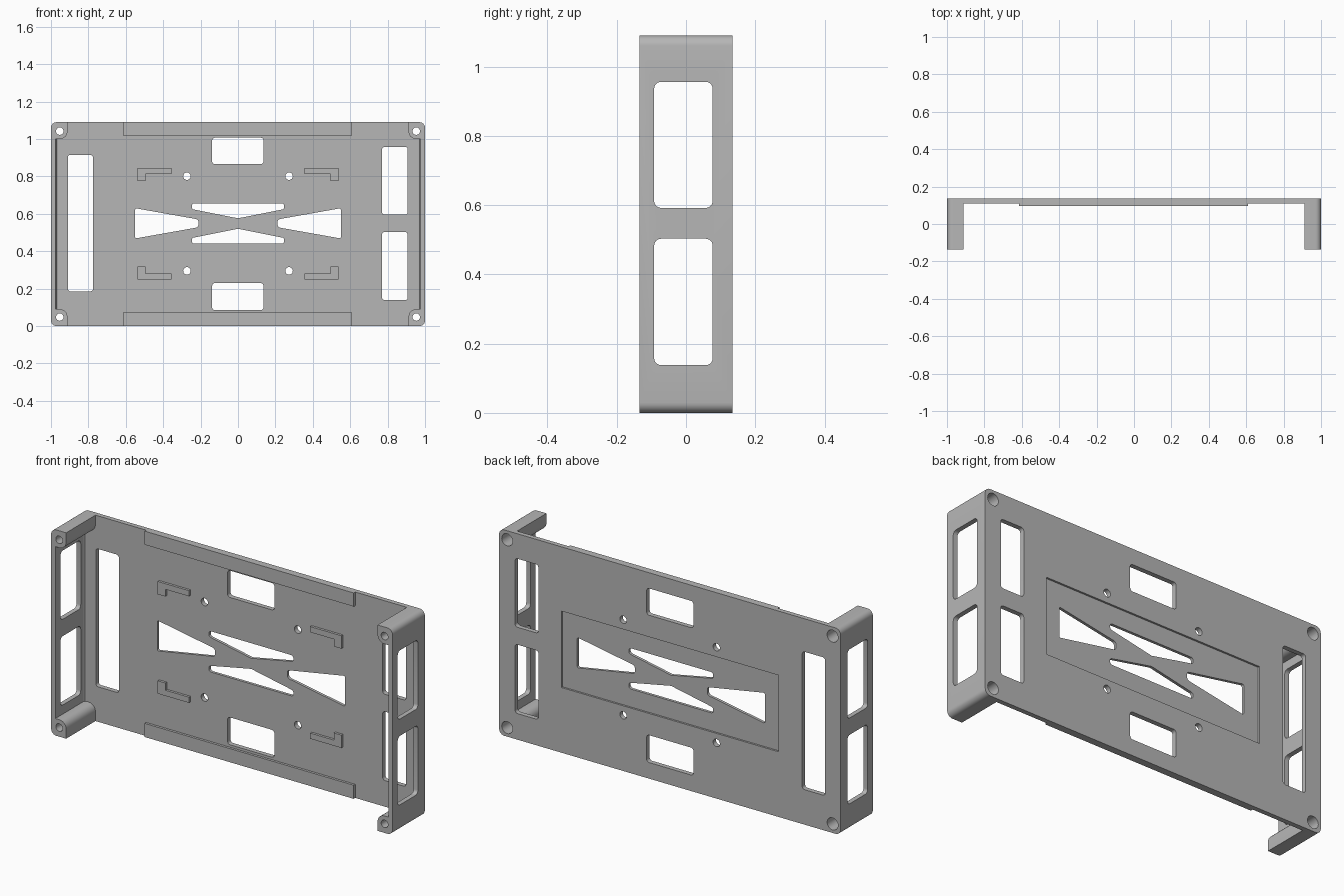
import bpy, bmesh, math
from mathutils import Vector

cube = bpy.data.objects.get("Cube")
if cube:
    bpy.data.objects.remove(cube, do_unlink=True)

H, MID = 1.09, 0.545            # overall height and its middle
FRONT, BACK, FACE = -0.135, 0.135, 0.11
RAISED = 0.097                  # front of rails and brackets

grey = bpy.data.materials.new("mid grey")
grey.use_nodes = True
colour = (0.47, 0.47, 0.47, 1)
grey.diffuse_color = colour
grey.node_tree.nodes["Principled BSDF"].inputs["Base Color"].default_value = colour


def rounded(points, radius, steps=6):
    """Round the corners of an outline; radius is one value or one per corner."""
    n = len(points)
    radii = radius if isinstance(radius, list) else [radius] * n
    out = []
    for i, r in enumerate(radii):
        p = Vector(points[i])
        if r == 0:
            out.append(p)
            continue
        a = (Vector(points[i - 1]) - p).normalized()
        b = (Vector(points[(i + 1) % n]) - p).normalized()
        half = a.angle(b) / 2
        centre = p + (a + b).normalized() * (r / math.sin(half))
        start = p + a * (r / math.tan(half)) - centre
        end = p + b * (r / math.tan(half)) - centre
        for k in range(steps + 1):
            t = k / steps
            arc = math.pi - 2 * half
            out.append(centre + (start * math.sin((1 - t) * arc)
                                 + end * math.sin(t * arc)) / math.sin(arc))
    return out


def rect(u0, u1, v0, v1):
    return [(u0, v0), (u1, v0), (u1, v1), (u0, v1)]


def circle(u, v, r, n=24):
    return [(u + r * math.cos(2 * math.pi * k / n),
             v + r * math.sin(2 * math.pi * k / n)) for k in range(n)]


def prism(name, outline, a, b, axis="y"):
    """Extrude an outline from a to b along an axis."""
    place = {"x": lambda u, v, d: (d, u, v),
             "y": lambda u, v, d: (u, d, v),
             "z": lambda u, v, d: (u, v, d)}[axis]
    bm = bmesh.new()
    low = [bm.verts.new(place(u, v, a)) for u, v in outline]
    high = [bm.verts.new(place(u, v, b)) for u, v in outline]
    bm.faces.new(low)
    bm.faces.new(high)
    for i in range(len(low)):
        bm.faces.new((low[i - 1], low[i], high[i], high[i - 1]))
    bmesh.ops.recalc_face_normals(bm, faces=bm.faces[:])
    mesh = bpy.data.meshes.new(name)
    bm.to_mesh(mesh)
    bm.free()
    mesh.materials.append(grey)
    obj = bpy.data.objects.new(name, mesh)
    bpy.context.collection.objects.link(obj)
    return obj


# Solid block with rounded long edges, carved into a frame
frame = prism("frame", rounded(rect(-1, 1, 0, H), 0.03), FRONT, BACK)


def cut(outline, a=0.05, b=0.2, axis="y"):
    cutter = prism("cutter", outline, a, b, axis)
    cutter.hide_render = True
    bpy.context.view_layer.objects.active = frame
    mod = frame.modifiers.new("cut", "BOOLEAN")
    mod.operation, mod.solver, mod.object = "DIFFERENCE", "EXACT", cutter
    bpy.ops.object.modifier_apply(modifier=mod.name)
    bpy.data.objects.remove(cutter, do_unlink=True)


# Open front cavity, leaving walls and four rounded corner posts
px, pz, wall = 0.912, 0.09, 0.975
cavity = [(-px, -0.1), (px, -0.1), (px, pz), (wall, pz), (wall, H - pz), (px, H - pz),
          (px, H + 0.1), (-px, H + 0.1), (-px, H - pz), (-wall, H - pz), (-wall, pz), (-px, pz)]
cut(rounded(cavity, [0, 0, 0.04, 0, 0, 0.04] * 2), -0.2, FACE)

# Windows in the back panel
for u0, u1, v0, v1 in [(-0.91, -0.775, 0.185, 0.915),
                       (0.77, 0.907, 0.138, 0.503), (0.77, 0.907, 0.595, 0.958),
                       (-0.138, 0.136, 0.085, 0.23), (-0.138, 0.136, 0.865, 1.007)]:
    cut(rounded(rect(u0, u1, v0, v1), 0.015))

# Paired windows through both side walls
for v0, v1 in [(0.138, 0.503), (0.592, 0.956)]:
    for side in (-1, 1):
        cut(rounded(rect(-0.092, 0.077, v0, v1), 0.02), side * 0.95, side * 1.05, "x")

# Shallow recess on the back
cut(rect(-0.635, 0.635, 0.345, 0.75), BACK - 0.01, 0.2)

# Tapered and bow-shaped vents
for s in (-1, 1):
    cut(rounded([(s * 0.55, 0.468), (s * 0.212, 0.528),
                 (s * 0.212, 0.57), (s * 0.55, 0.63)], [0.008, 0.016, 0.016, 0.008]))
    bow = [(-0.247, 0.108), (0.247, 0.108), (0.247, 0.077), (0, 0.028), (-0.247, 0.077)]
    cut(rounded([(u, MID + 0.003 + s * v) for u, v in bow], [0.013, 0.013, 0.013, 0, 0.013]))

# Screw holes: small in the panel, counterbored through the posts
for sx in (-1, 1):
    for sz in (-1, 1):
        cut(circle(sx * 0.273, MID + 0.003 + sz * 0.253, 0.02))
        u, v = sx * 0.953, MID + sz * 0.497
        cut(circle(u, v, 0.02), -0.2, 0.2)
        cut(circle(u, v, 0.032), 0.03, 0.2)

parts = [frame]

# Raised rails along the top and bottom
parts.append(prism("bottom_rail", rect(-0.615, 0.61, 0, 0.072), RAISED, FACE))
parts.append(prism("top_rail", rect(-0.615, 0.61, H - 0.072, H), RAISED, FACE))

# Corner brackets and wall fillets
corner = [(0.355, 0.267), (0.355, 0.297), (0.538, 0.297),
          (0.538, 0.229), (0.494, 0.229), (0.494, 0.267)]
for sx, side in ((-1, "right"), (1, "left")):
    for sz, level in ((-1, "lower"), (1, "upper")):
        parts.append(prism(f"{level}_{side}_bracket",
                           [(sx * u, MID + 0.002 + sz * v) for u, v in corner], RAISED, FACE))
    fillet = [(wall, FACE), (wall, FACE - 0.012), (wall - 0.004, FACE - 0.004),
              (wall - 0.012, FACE)]
    parts.append(prism(f"{side}_wall_fillet", [(sx * u, v) for u, v in fillet],
                       pz, H - pz, "z"))

# Smooth the curves, keep the edges crisp
bpy.ops.object.select_all(action="DESELECT")
for part in parts:
    part.select_set(True)
bpy.context.view_layer.objects.active = frame
bpy.ops.object.shade_smooth_by_angle(angle=math.radians(30))
